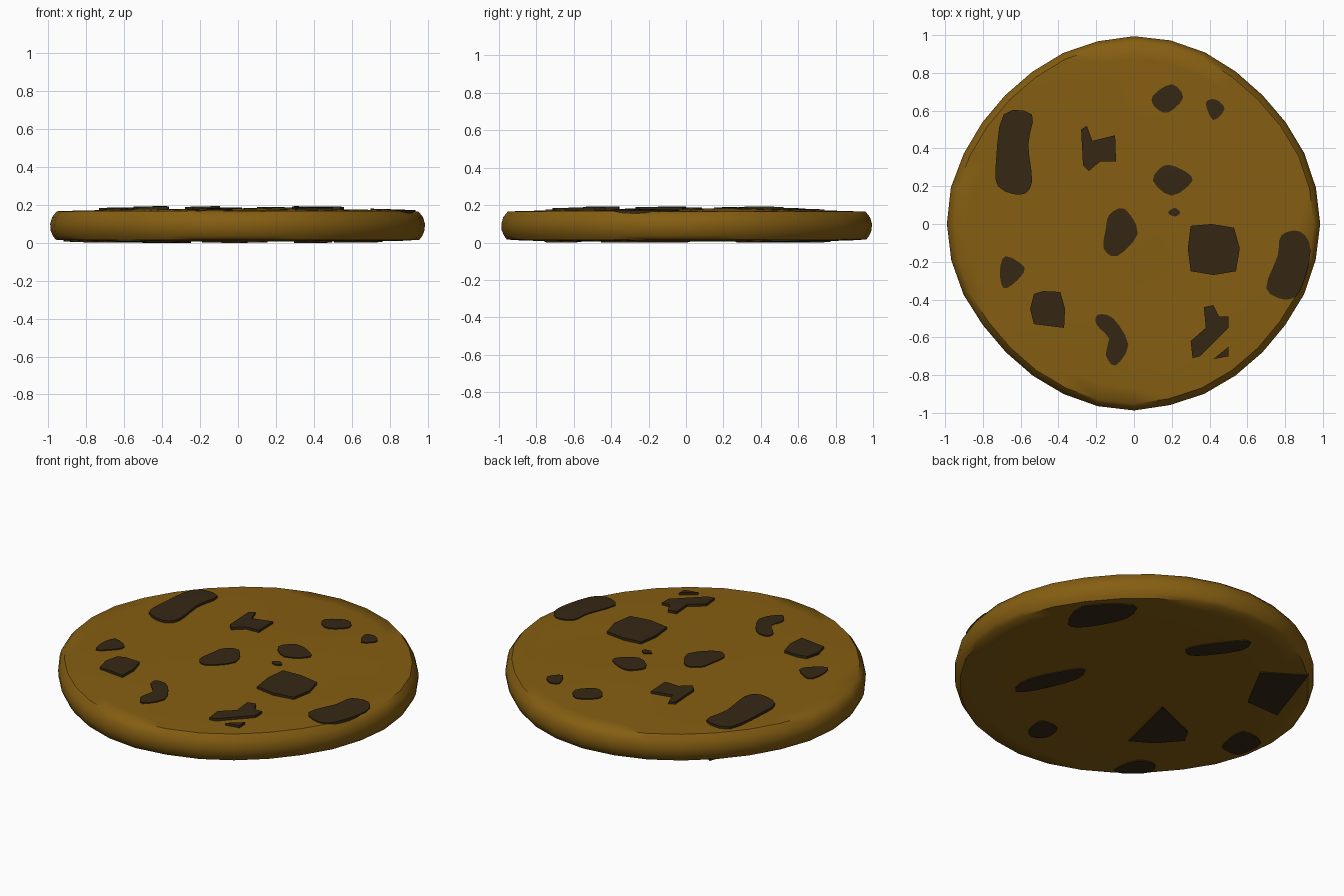
import bpy, bmesh, math, random
from mathutils import Vector

if "Cube" in bpy.data.objects:
    bpy.data.objects.remove(bpy.data.objects["Cube"])

random.seed(4)
SIDES = 32


def material(name, rgb):
    m = bpy.data.materials.new(name)
    m.diffuse_color = (*rgb, 1)
    m.use_nodes = True
    m.node_tree.nodes["Principled BSDF"].inputs["Base Color"].default_value = m.diffuse_color
    return m


DOUGH = material("golden brown dough", (0.235, 0.112, 0.006))
CHOC = material("dark chocolate", (0.036, 0.021, 0.007))


def finish(bm, name, mat, angle):
    bmesh.ops.recalc_face_normals(bm, faces=bm.faces)
    me = bpy.data.meshes.new(name)
    bm.to_mesh(me)
    bm.free()
    me.materials.append(mat)
    ob = bpy.data.objects.new(name, me)
    bpy.context.collection.objects.link(ob)
    bpy.ops.object.select_all(action='DESELECT')
    ob.select_set(True)
    bpy.context.view_layer.objects.active = ob
    bpy.ops.object.shade_smooth_by_angle(angle=math.radians(angle))


def top_z(x, y):
    r = math.hypot(x, y)
    wave = 0.005 * math.sin(5 * x + 1) * math.sin(4 * y + 0.5)
    return 0.178 - 0.014 * r ** 3 + wave * max(0, 1 - r ** 4)


def bottom_z(x, y):
    return 0.006 + 0.014 * math.hypot(x, y) ** 8


# Cookie dough: uneven round lathe with a gently waved top
rim = [0.976 + 0.012 * math.cos(4 * a) + 0.004 * math.sin(a) + random.uniform(-0.004, 0.004)
       for a in (2 * math.pi * i / SIDES for i in range(SIDES))]
profile = [(r, "top") for r in (0.15, 0.3, 0.45, 0.6, 0.75, 0.88, 0.965)]
profile += [(0.99, 0.135), (1.0, 0.1), (0.998, 0.065), (0.985, 0.035)]
profile += [(r, "bottom") for r in (0.97, 0.88, 0.7, 0.45, 0.2)]
bm = bmesh.new()
rings = []
for r, z in profile:
    ring = []
    for i in range(SIDES):
        a = 2 * math.pi * i / SIDES
        x, y = r * rim[i] * math.cos(a), r * rim[i] * math.sin(a)
        h = top_z(x, y) if z == "top" else bottom_z(x, y) if z == "bottom" else z
        ring.append(bm.verts.new((x, y, h)))
    rings.append(ring)
for a, b in zip(rings, rings[1:]):
    for i in range(SIDES):
        j = (i + 1) % SIDES
        bm.faces.new((a[i], a[j], b[j], b[i]))
for ring, z in ((rings[0], top_z(0, 0)), (rings[-1], bottom_z(0, 0))):
    c = bm.verts.new((0, 0, z))
    for i in range(SIDES):
        bm.faces.new((ring[i], ring[(i + 1) % SIDES], c))
finish(bm, "cookie_dough", DOUGH, 50)


def rounded(pts, steps=3):
    """Closed smooth curve through the points."""
    out, n = [], len(pts)
    p = [Vector(q) for q in pts]
    for i in range(n):
        a, b, c, d = (p[(i + k) % n] for k in (-1, 0, 1, 2))
        for s in range(steps):
            t = s / steps
            out.append(0.5 * (2 * b + (c - a) * t + (2 * a - 5 * b + 4 * c - d) * t * t
                              + (3 * b - a - 3 * c + d) * t ** 3))
    return out


def chip(name, pts, lift=0.006, smooth=True, below=False):
    """Chocolate piece that follows the dough surface and sinks into it."""
    outline = rounded(pts) if smooth else [Vector(p) for p in pts]
    mid = sum(outline, Vector((0, 0))) / len(outline)
    bm = bmesh.new()
    rows = []
    for scale, up in ((1, -0.015), (1, lift), (0.66, lift), (0.33, lift)):
        row = []
        for p in outline:
            q = mid + (p - mid) * scale
            z = bottom_z(*q) - up if below else top_z(*q) + up
            row.append(bm.verts.new((q.x, q.y, z)))
        rows.append(row)
    n = len(outline)
    for a, b in zip(rows, rows[1:]):
        for i in range(n):
            bm.faces.new((a[i], a[(i + 1) % n], b[(i + 1) % n], b[i]))
    z = bottom_z(*mid) - lift if below else top_z(*mid) + lift
    c = bm.verts.new((mid.x, mid.y, z))
    for i in range(n):
        bm.faces.new((rows[-1][i], rows[-1][(i + 1) % n], c))
    finish(bm, name, CHOC, 40)


# Soft flat chips on the top
soft = [
    [(-.69, .58), (-.54, .58), (-.56, .42), (-.54, .22), (-.6, .155), (-.72, .2), (-.73, .34)],
    [(.1, .68), (.2, .74), (.26, .67), (.18, .59), (.11, .62)],
    [(.38, .64), (.43, .66), (.48, .61), (.42, .55)],
    [(.1, .23), (.16, .31), (.25, .29), (.31, .23), (.2, .15)],
    [(.18, .06), (.215, .085), (.245, .06), (.215, .04)],
    [(-.13, .05), (-.05, .08), (.02, -.05), (-.09, -.17), (-.16, -.13), (-.15, -.03)],
]
edge = [
    [(.78, -.06), (.88, -.04), (.935, -.14), (.88, -.35), (.8, -.4), (.7, -.34), (.76, -.17)],
    [(-.68, -.17), (-.58, -.23), (-.62, -.3), (-.69, -.34), (-.71, -.25)],
    [(-.19, -.48), (-.11, -.5), (-.03, -.64), (-.1, -.75), (-.15, -.69), (-.13, -.61), (-.2, -.53)],
]
for i, pts in enumerate(soft + edge):
    chip(f"top_chip_{i + 1}", pts, 0.014 if i == 0 else 0.006)

# Square chunks standing a little proud of the top
chunks = [
    [(-.28, .5), (-.25, .52), (-.22, .44), (-.1, .47), (-.095, .33), (-.18, .33), (-.24, .28), (-.27, .31)],
    [(.3, -.01), (.41, 0), (.53, -.02), (.56, -.13), (.54, -.25), (.42, -.27), (.3, -.25), (.285, -.13)],
    [(-.55, -.45), (-.53, -.37), (-.48, -.355), (-.39, -.36), (-.365, -.45), (-.37, -.55), (-.53, -.53)],
    [(.37, -.44), (.42, -.43), (.45, -.49), (.5, -.49), (.5, -.55), (.35, -.7), (.31, -.71), (.3, -.62), (.38, -.55)],
    [(.42, -.715), (.5, -.65), (.5, -.7)],
]
for i, pts in enumerate(chunks):
    chip(f"top_chunk_{i + 1}", pts, 0.014, False)

# Chips on the underside, laid out in a turned frame
under = [
    [(-.41, .64), (-.35, .83), (-.08, .87), (-.1, .74), (-.3, .63)],
    [(.24, .42), (.31, .48), (.56, .55), (.54, .45), (.3, .37)],
    [(-.63, -.09), (-.57, .04), (-.3, .18), (-.31, .07), (-.52, -.07)],
    [(-.52, -.5), (-.46, -.4), (-.37, -.47), (-.42, -.57), (-.5, -.57)],
    [(.02, -.57), (.17, -.19), (.33, -.45), (.32, -.54), (.16, -.58)],
    [(.62, -.1), (.66, .22), (.92, .2), (.79, -.23)],
    [(.53, -.57), (.62, -.42), (.73, -.54), (.63, -.67), (.55, -.63)],
    [(-.03, -.9), (.08, -.78), (.18, -.81), (.17, -.9), (.05, -.93)],
]
c, s = math.cos(math.radians(35)), math.sin(math.radians(35))
for i, pts in enumerate(under):
    world = [(-c * u + s * v, s * u + c * v) for u, v in pts]
    chip(f"under_chip_{i + 1}", world, 0.006, i not in (4, 5), True)
